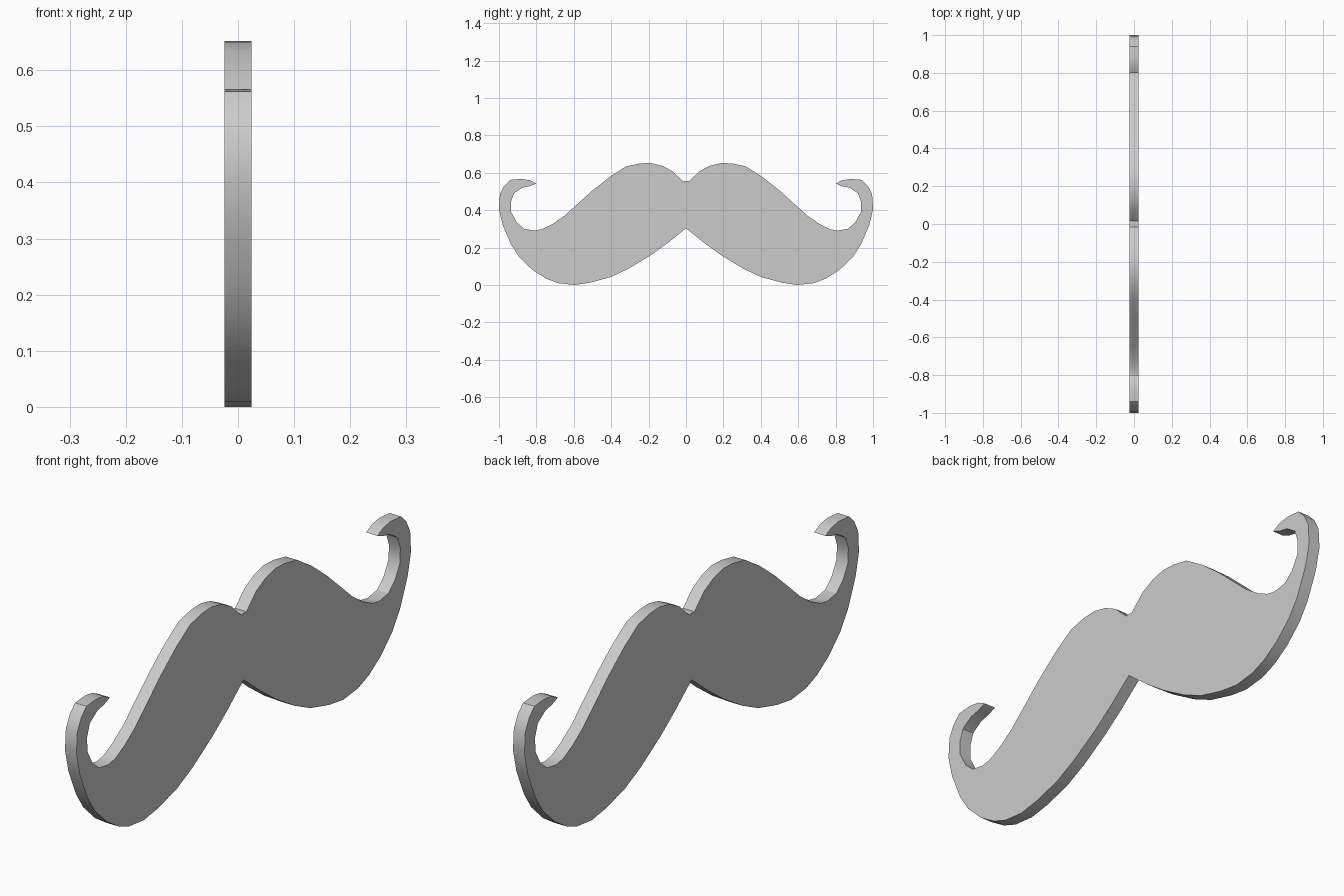
import bpy, bmesh, math

if "Cube" in bpy.data.objects:
    bpy.data.objects.remove(bpy.data.objects["Cube"])

HALF_THICKNESS = 0.024

# Outline of one half as (y, z), from the top notch round the curl to the bottom notch
half = [
    (0.016, 0.555), (0.075, 0.61), (0.13, 0.638), (0.19, 0.652), (0.245, 0.65),
    (0.32, 0.634), (0.405, 0.58), (0.50, 0.505), (0.65, 0.37), (0.715, 0.325),
    (0.77, 0.298), (0.81, 0.291), (0.865, 0.30), (0.905, 0.335), (0.935, 0.39),
    (0.936, 0.445), (0.92, 0.49), (0.875, 0.52), (0.835, 0.528), (0.80, 0.542),
    (0.835, 0.56), (0.88, 0.567), (0.94, 0.562), (0.972, 0.53), (0.995, 0.485),
    (1.0, 0.405), (0.98, 0.32), (0.935, 0.215), (0.89, 0.147), (0.82, 0.08),
    (0.75, 0.035), (0.685, 0.01), (0.595, 0.0), (0.51, 0.013), (0.40, 0.043),
    (0.305, 0.088), (0.19, 0.158), (0.097, 0.225), (0.0, 0.303),
]
# Mirror to the other side, sharing the bottom notch point
outline = half + [(-y, z) for y, z in reversed(half[:-1])]

# Flat plate extruded along x
bm = bmesh.new()
face = bm.faces.new([bm.verts.new((-HALF_THICKNESS, y, z)) for y, z in outline])
result = bmesh.ops.extrude_face_region(bm, geom=[face], use_keep_orig=True)
top = [g for g in result["geom"] if isinstance(g, bmesh.types.BMVert)]
bmesh.ops.translate(bm, verts=top, vec=(2 * HALF_THICKNESS, 0, 0))
bmesh.ops.recalc_face_normals(bm, faces=bm.faces[:])
bmesh.ops.triangulate(bm, faces=[f for f in bm.faces if len(f.verts) > 4])

mesh = bpy.data.meshes.new("moustache")
bm.to_mesh(mesh)
bm.free()
moustache = bpy.data.objects.new("moustache", mesh)
bpy.context.collection.objects.link(moustache)

# Smooth rim with crisp face borders
bpy.context.view_layer.objects.active = moustache
moustache.select_set(True)
bpy.ops.object.shade_smooth_by_angle(angle=math.radians(30))
